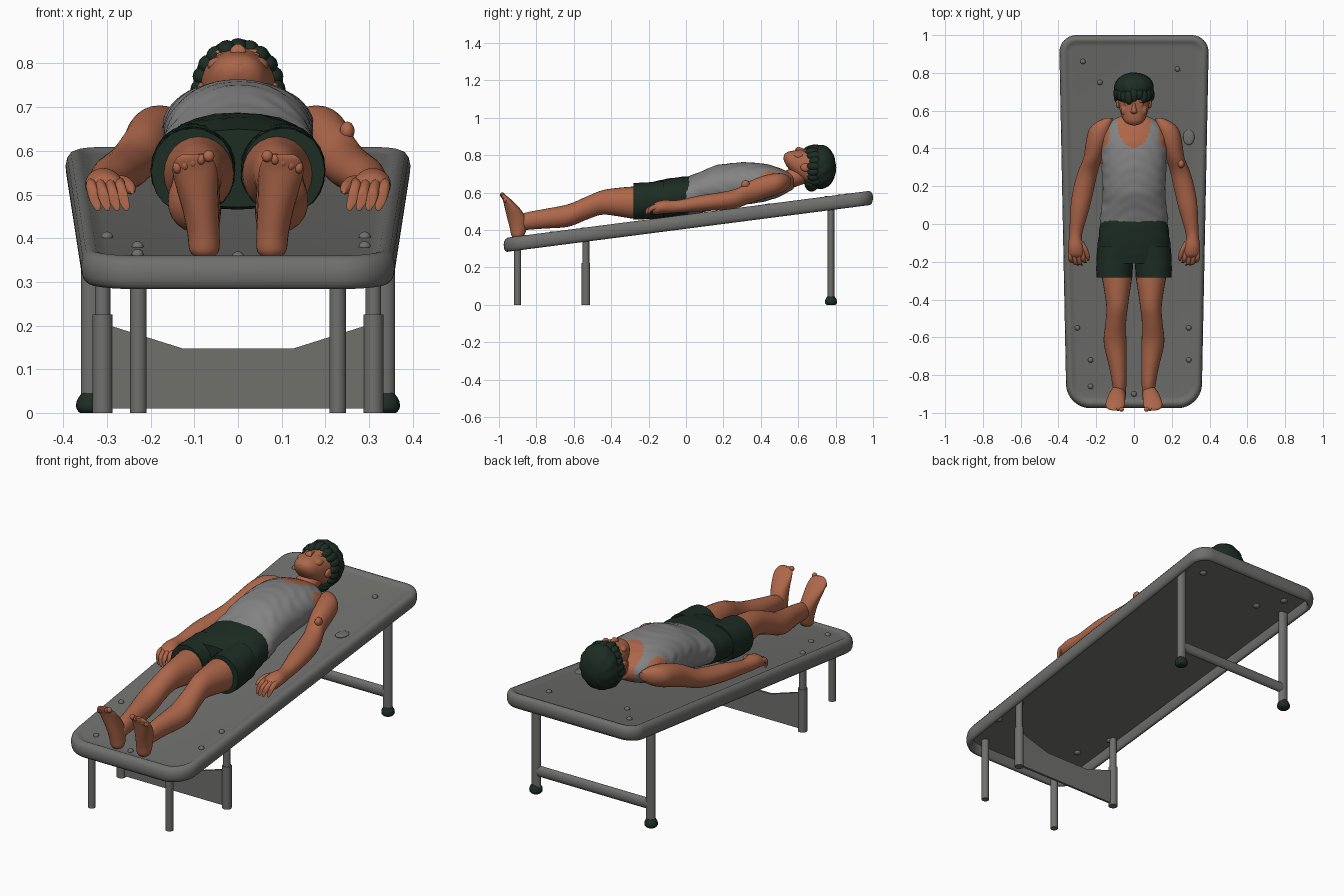
import bpy, bmesh, math, random
from mathutils import Vector

random.seed(4)


def material(name, rgb):
    m = bpy.data.materials.new(name)
    m.diffuse_color = (*rgb, 1)
    return m


GREY = material("bed grey", (0.16, 0.16, 0.152))
SHIRT = material("shirt grey", (0.23, 0.23, 0.23))
SKIN = material("skin", (0.42, 0.135, 0.068))
GREEN = material("dark green", (0.012, 0.026, 0.017))


def finish(name, bm, mats, angle=0.9):
    bmesh.ops.recalc_face_normals(bm, faces=bm.faces)
    me = bpy.data.meshes.new(name)
    bm.to_mesh(me)
    bm.free()
    for m in mats:
        me.materials.append(m)
    me.shade_smooth()
    me.set_sharp_from_angle(angle=angle)
    ob = bpy.data.objects.new(name, me)
    bpy.context.collection.objects.link(ob)
    return ob


def skin_rings(bm, rings):
    """Bridge closed rings of points and cap both ends."""
    vs = [[bm.verts.new(p) for p in r] for r in rings]
    n = len(vs[0])
    for a, b in zip(vs, vs[1:]):
        for i in range(n):
            bm.faces.new((a[i], a[(i + 1) % n], b[(i + 1) % n], b[i]))
    bm.faces.new(vs[0])
    bm.faces.new(vs[-1])


def catmull(keys, steps):
    out = []
    for i in range(len(keys) - 1):
        p = [keys[max(0, min(len(keys) - 1, i + k))] for k in (-1, 0, 1, 2)]
        for s in range(steps):
            t = s / steps
            out.append([0.5 * (2 * b + (c - a) * t + (2 * a - 5 * b + 4 * c - d) * t * t
                               + (3 * b - a - 3 * c + d) * t ** 3) for a, b, c, d in zip(*p)])
    return out + [list(keys[-1])]


def loft(name, mats, keys, axis="y", steps=6, sides=24, power=2.0, wrinkle=0.0, rule=None):
    """Smooth body through (x, y, z, radius, radius) keys, sections square to the axis."""
    ia, ib = {"x": (1, 2), "y": (0, 2), "z": (0, 1)}[axis]
    rings = []
    for k in catmull(keys, steps):
        ring = []
        for i in range(sides):
            t = 2 * math.pi * i / sides
            c, s = math.cos(t), math.sin(t)
            p = Vector(k[:3])
            w = 1 + wrinkle * math.sin(70 * k[1] + 4 * math.sin(3 * t)) * math.sin(2 * t + 25 * k[1])
            p[ia] += max(k[3], 0.001) * w * math.copysign(abs(c) ** (2 / power), c)
            p[ib] += max(k[4], 0.001) * w * math.copysign(abs(s) ** (2 / power), s)
            ring.append(p)
        rings.append(ring)
    bm = bmesh.new()
    skin_rings(bm, rings)
    if rule:
        for f in bm.faces:
            f.material_index = rule(f.calc_center_median())
    return finish(name, bm, mats)


def ball(name, mat, c, r, lump=0.0):
    bm = bmesh.new()
    bmesh.ops.create_icosphere(bm, subdivisions=4 if lump else 3, radius=1)
    for v in bm.verts:
        a = math.atan2(v.co.x, v.co.z)
        k = 1 + lump * math.sin(11 * a + 5 * v.co.y)
        v.co = Vector([c[i] + v.co[i] * r[i] * k for i in range(3)])
    return finish(name, bm, [mat])


def tube(name, a, b, r, r2=None):
    axis = "xyz"[max(range(3), key=lambda i: abs(b[i] - a[i]))]
    return loft(name, [GREY], [(*a, r, r2 or r), (*b, r, r2 or r)], axis, 1, 20)


def top(y):
    return 0.483 + 0.129 * y


# Sloping bed: rounded, tapered tray with a soft rim and hollow underside
def outline(inset, dz):
    pts = []
    for cx, cy, r, a0 in ((.305, .91, .09, 0), (-.305, .91, .09, 90),
                          (-.23, -.845, .13, 180), (.23, -.845, .13, 270)):
        for i in range(11):
            a = math.radians(a0 + 9 * i)
            x, y = cx + (r - inset) * math.cos(a), cy + (r - inset) * math.sin(a)
            pts.append((x, y, top(y) + dz))
    return pts


bm = bmesh.new()
skin_rings(bm, [outline(i, z) for i, z in (
    (.06, -.01), (.045, -.008), (.035, -.002), (.024, 0), (.012, -.005), (.004, -.016), (0, -.035),
    (.002, -.055), (.007, -.068), (.016, -.076), (.025, -.076), (.031, -.07), (.034, -.025))])
finish("bed_tray", bm, [GREY])

# Small fixing bumps through the tray and a round pad
for x, y in ((-.3, -.55), (.29, -.55), (.29, -.72), (-.23, -.72), (0, -.9), (-.23, -.86),
             (-.27, .86), (.23, .82), (-.18, .75)):
    ball("tray_bump", GREY, (x, y, top(y) - .01), (.014, .014, .013))
    ball("tray_bump_under", GREY, (x, y, top(y) - .025), (.018, .018, .012))
ball("round_pad", GREY, (.29, .46, top(.46) - .008), (.03, .042, .008))

# Bed legs, sleeves, feet
for s in (-1, 1):
    tube("head_leg", (s * .335, .775, .02), (s * .335, .775, .555), .025, .019)
    loft("head_leg_foot", [GREEN], [(s * .338, .775, 0, .024, .024), (s * .338, .775, .01, .032, .032),
                                    (s * .338, .775, .028, .031, .03), (s * .338, .775, .045, .02, .02)], "z", 3)
    tube("middle_leg", (s * .31, -.535, .2), (s * .31, -.535, .39), .018)
    tube("middle_leg_sleeve", (s * .31, -.535, 0), (s * .31, -.535, .225), .023)
    tube("front_leg", (s * .228, -.9, 0), (s * .228, -.9, .345), .019)
tube("head_crossbar", (-.335, .775, .118), (.335, .775, .118), .018, .028)

# Panel between the middle legs
prof = [(-.3, .01), (.3, .01), (.3, .202), (.125, .147), (-.125, .147), (-.3, .202)]
bm = bmesh.new()
skin_rings(bm, [[(x, y, z) for x, z in prof] for y in (-.541, -.529)])
finish("middle_panel", bm, [GREY], 0.5)


# Torso with the sleeveless shirt cut by neckline and armholes
def shirt_rule(c):
    x = abs(c.x)
    neck = c.y > (.405 if c.z > .65 else .47) + 150 * x ** 3 and x < .088
    arm = c.y > .36 and x > .13 + 9 * max(0, .46 - c.y) ** 2
    return 1 if neck or arm or c.y > .56 else 0


loft("torso_and_shirt", [SHIRT, SKIN],
     [(0, -.02, .58, .172, .098), (0, .03, .588, .18, .105), (0, .1, .61, .17, .112),
      (0, .17, .63, .166, .118), (0, .28, .645, .17, .116), (0, .37, .652, .172, .108),
      (0, .44, .654, .172, .096), (0, .5, .655, .155, .077), (0, .55, .658, .11, .052),
      (0, .575, .66, .06, .04)], steps=9, sides=72, power=2.1, wrinkle=.014, rule=shirt_rule)

# Shorts
loft("shorts_hips", [GREEN], [(0, -.21, .56, .17, .09), (0, -.15, .565, .192, .099), (0, -.08, .574, .19, .104),
                              (0, 0, .583, .178, .104), (0, .02, .587, .174, .1)], power=2.25, wrinkle=.012)
for s in (-1, 1):
    loft("shorts_leg", [GREEN], [(s * .104, -.282, .553, .094, .098), (s * .103, -.22, .556, .097, .099),
                                 (s * .1, -.12, .565, .094, .098)], power=2.1, wrinkle=.015)

    # Legs
    loft("leg", [SKIN], [(s * .077, -.92, .425, .03, .036), (s * .077, -.86, .446, .036, .046),
                         (s * .085, -.76, .46, .046, .052), (s * .1, -.63, .478, .06, .06),
                         (s * .097, -.53, .518, .055, .062), (s * .09, -.45, .547, .056, .065),
                         (s * .089, -.37, .55, .066, .075), (s * .09, -.28, .547, .08, .086),
                         (s * .095, -.18, .55, .085, .09)])
    # Feet pointing up, with toes
    loft("foot", [SKIN], [(s * .077, -.905, .354, .014, .012), (s * .077, -.9, .37, .033, .033),
                          (s * .079, -.897, .41, .037, .045), (s * .085, -.905, .46, .041, .05),
                          (s * .093, -.925, .51, .047, .042), (s * .099, -.952, .555, .051, .026),
                          (s * .1, -.971, .58, .043, .016), (s * .098, -.978, .592, .03, .01)], "z", 5)
    for i in range(5):
        ball("toe", SKIN, (s * (.067 + .018 * i), -.982 + .004 * i, .588 - .0065 * i),
             (.013 if i == 0 else .0105, .012, .014))

    # Arms
    loft("arm", [SKIN], [(s * .135, .56, .66, .02, .02), (s * .16, .535, .655, .045, .042),
                         (s * .18, .495, .648, .06, .056), (s * .197, .43, .633, .058, .062),
                         (s * .218, .35, .606, .05, .06), (s * .246, .27, .57, .053, .052),
                         (s * .268, .18, .554, .055, .047), (s * .287, .08, .543, .05, .043),
                         (s * .305, -.03, .528, .036, .034), (s * .31, -.075, .525, .034, .034),
                         (s * .308, -.12, .524, .042, .036), (s * .305, -.16, .516, .042, .033),
                         (s * .303, -.18, .508, .03, .022)])
    # Curled fingers and thumb
    for i in range(4):
        x = s * (.336 - .022 * i)
        e = .012 if i in (1, 2) else 0
        loft("finger", [SKIN], [(x, -.14, .525, .012, .014), (x, -.18, .518, .0125, .015),
                                (x - s * .006, -.2 - e, .497, .012, .017),
                                (x - s * .014, -.205 - e, .474, .008, .011),
                                (x - s * .016, -.207 - e, .468, .002, .003)], sides=12)
    loft("thumb", [SKIN], [(s * .285, -.09, .525, .016, .018), (s * .262, -.13, .527, .016, .016),
                           (s * .247, -.17, .515, .013, .014), (s * .242, -.195, .505, .004, .004)], sides=12)

    # Ears, eyes, brows
    ball("ear", SKIN, (s * .084, .64, .735), (.011, .028, .022))
    ball("eye", SKIN, (s * .034, .634, .819), (.016, .009, .007))
    ball("brow", SKIN, (s * .032, .654, .823), (.032, .011, .01))
    ball("cheek", SKIN, (s * .04, .605, .796), (.03, .034, .02))
ball("arm_disc", SKIN, (.25, .318, .645), (.017, .022, .022))

# Neck and head, face up
loft("neck", [SKIN], [(0, .48, .65, .085, .055), (0, .53, .662, .066, .055), (0, .58, .685, .058, .056),
                      (0, .64, .71, .058, .06)])
loft("head", [SKIN], [(0, .522, .785, .008, .008), (0, .53, .782, .034, .026), (0, .55, .773, .056, .047),
                      (0, .59, .757, .072, .07), (0, .63, .745, .081, .086), (0, .68, .738, .087, .1),
                      (0, .73, .735, .086, .095), (0, .77, .735, .06, .065), (0, .785, .735, .02, .02)], power=2.2)
loft("nose", [SKIN], [(0, .583, .823, .006, .005), (0, .59, .828, .018, .012), (0, .602, .83, .014, .015),
                      (0, .63, .824, .009, .012), (0, .655, .822, .008, .01)], sides=14)
ball("lips", SKIN, (0, .562, .813), (.024, .009, .008))
ball("chin", SKIN, (0, .537, .796), (.024, .014, .014))

# Hair: lumpy cap, swept locks and nape
ball("hair_cap", GREEN, (0, .722, .737), (.104, .08, .117), .02)
ball("hair_nape", GREEN, (0, .672, .66), (.07, .04, .053), .04)
for i in range(17):
    a = math.radians(-140 + 280 * i / 16)
    y = .682 + random.uniform(-.012, .012)
    ball("hair_lock", GREEN, (.085 * math.sin(a), y, .737 + .097 * math.cos(a)),
         (.024, random.uniform(.03, .045), .024))
